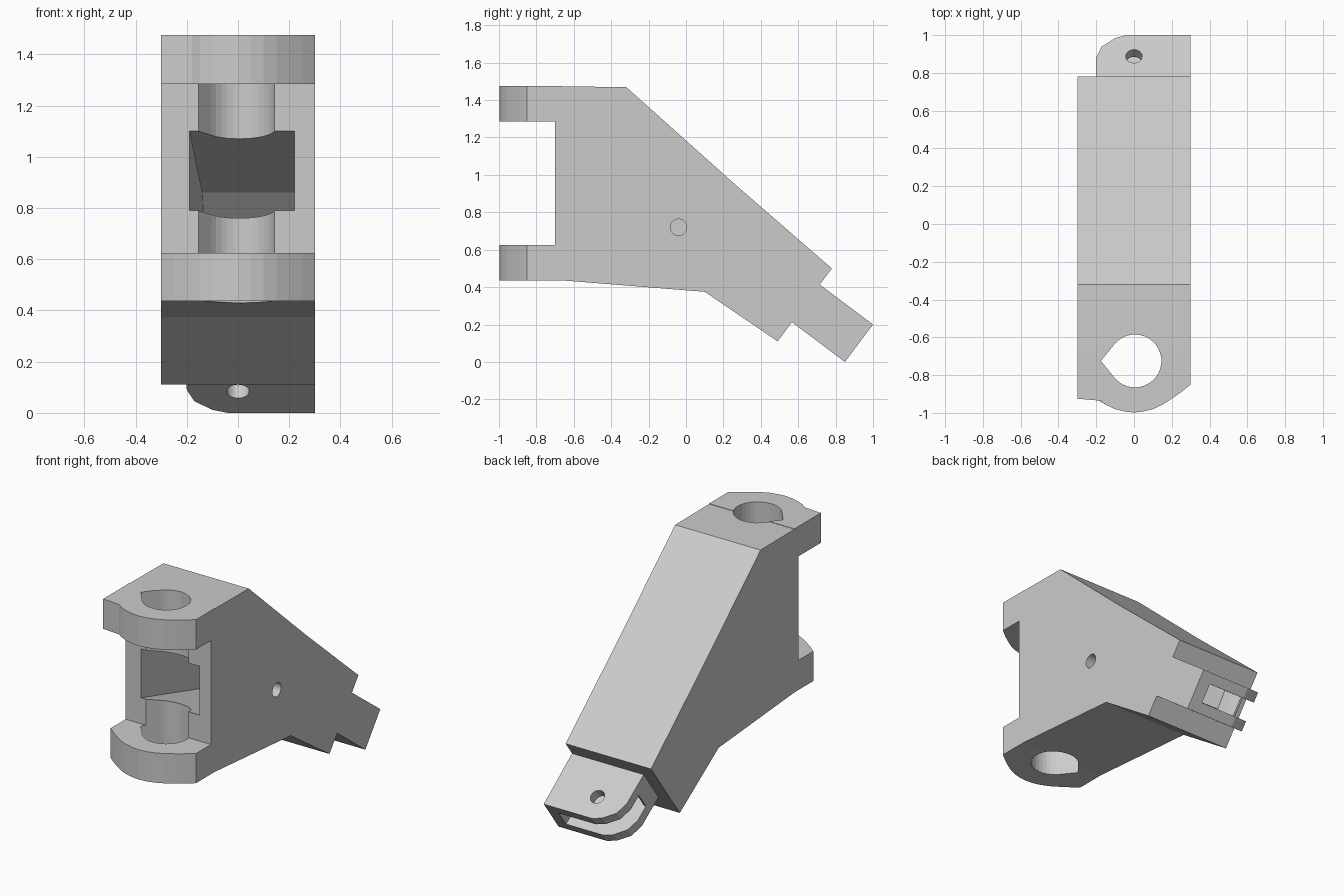
import bpy, bmesh
from math import sin, cos, radians, acos, pi
from mathutils import Matrix

if "Cube" in bpy.data.objects:
    bpy.data.objects.remove(bpy.data.objects["Cube"])


def frame(u, v, w, origin=(0, 0, 0)):
    """Matrix that maps profile axes u, v and extrusion axis w into the world."""
    return Matrix([(u[i], v[i], w[i], origin[i]) for i in range(3)] + [(0, 0, 0, 1)])


SIDE = frame((0, 1, 0), (0, 0, 1), (1, 0, 0))
PLAN = frame((1, 0, 0), (0, 1, 0), (0, 0, 1))
# tilted frame of the rear fork: v runs from its tip towards the body
FORK = frame((1, 0, 0), (0, -.8, .6), (0, .6, .8), (0, .85, 0))


def prism(name, pts, lo, hi, mat):
    bm = bmesh.new()
    a = [bm.verts.new(mat @ Matrix.Translation((x, y, lo)).to_translation()) for x, y in pts]
    b = [bm.verts.new(mat @ Matrix.Translation((x, y, hi)).to_translation()) for x, y in pts]
    bm.faces.new(a)
    bm.faces.new(b)
    n = len(pts)
    for i in range(n):
        j = (i + 1) % n
        bm.faces.new((a[i], a[j], b[j], b[i]))
    bmesh.ops.recalc_face_normals(bm, faces=bm.faces)
    me = bpy.data.meshes.new(name)
    bm.to_mesh(me)
    bm.free()
    ob = bpy.data.objects.new(name, me)
    bpy.context.collection.objects.link(ob)
    return ob


def arc(cx, cy, r, a0=0.0, a1=2 * pi, n=32, closed=True):
    m = n if closed else n - 1
    return [(cx + r * cos(a0 + (a1 - a0) * i / m), cy + r * sin(a0 + (a1 - a0) * i / m))
            for i in range(n)]


def combine(target, other, op):
    mod = target.modifiers.new(op, 'BOOLEAN')
    mod.operation = op
    mod.solver = 'EXACT'
    mod.object = other
    bpy.context.view_layer.objects.active = target
    bpy.ops.object.modifier_apply(modifier=mod.name)
    bpy.data.objects.remove(other)


# main body: side outline extruded across the width
body = prism("hinge_arm", [(-.7, .438), (-.65, .435), (.1, .375), (.49, .11), (.78, .5),
                           (.25, .96), (-.32, 1.47), (-.7, 1.473)], -.3, .3, SIDE)

# front lugs: rounded below, one square corner above
right = [(.3, -.66), (.3, -.85), (.25, -.89), (.2, -.925), (.15, -.957), (.1, -.98), (.05, -.993), (0, -.998)]
left = [(-x, y) for x, y in reversed(right[:-1])]
square = [(-.05, -.993), (-.1, -.98), (-.15, -.957), (-.18, -.935), (-.3, -.925), (-.3, -.66)]
combine(body, prism("lower_lug", right + left, .436, .625, PLAN), 'UNION')
combine(body, prism("upper_lug", right + square, 1.285, 1.475, PLAN), 'UNION')

# rear fork block with one rounded corner
fork = [(.3, 0), (-.04, 0), (-.1, .02), (-.17, .075), (-.2, .15), (-.205, .45), (.3, .45)]
combine(body, prism("fork", fork, 0, .25, FORK), 'UNION')

# teardrop hinge bore
t = pi - acos(.14 / .18)
bore = arc(.005, -.725, .14, -t, t, 28, False) + [(-.175, -.725)]
combine(body, prism("bore", bore, .3, 1.6, PLAN), 'DIFFERENCE')

# inner channel, narrowing towards the fork
channel = prism("channel", [(-.78, 1.121), (.22, .86), (.718, .324), (.652, .236),
                            (.2, .555), (-.78, .811)], -.19, .22, SIDE)
for v in channel.data.vertices:
    if v.co.x < 0:
        v.co.x = -.19 + .05 * (v.co.y + .7) / .92
combine(body, channel, 'DIFFERENCE')

# fork slot with a round bottom, then its pin hole
combine(body, prism("slot_round", arc(0, .14, .219), .065, .185, FORK), 'DIFFERENCE')
combine(body, prism("slot_open", [(-.4, -.1), (.22, -.1), (.22, .14), (0, .25), (-.4, .25)],
                    .065, .185, FORK), 'DIFFERENCE')
combine(body, prism("pin_hole", arc(0, .14, .044, n=24), -.1, .35, FORK), 'DIFFERENCE')

# side hole into the channel
combine(body, prism("side_hole", arc(-.04, .72, .044, n=24), .1, .4, SIDE), 'DIFFERENCE')
